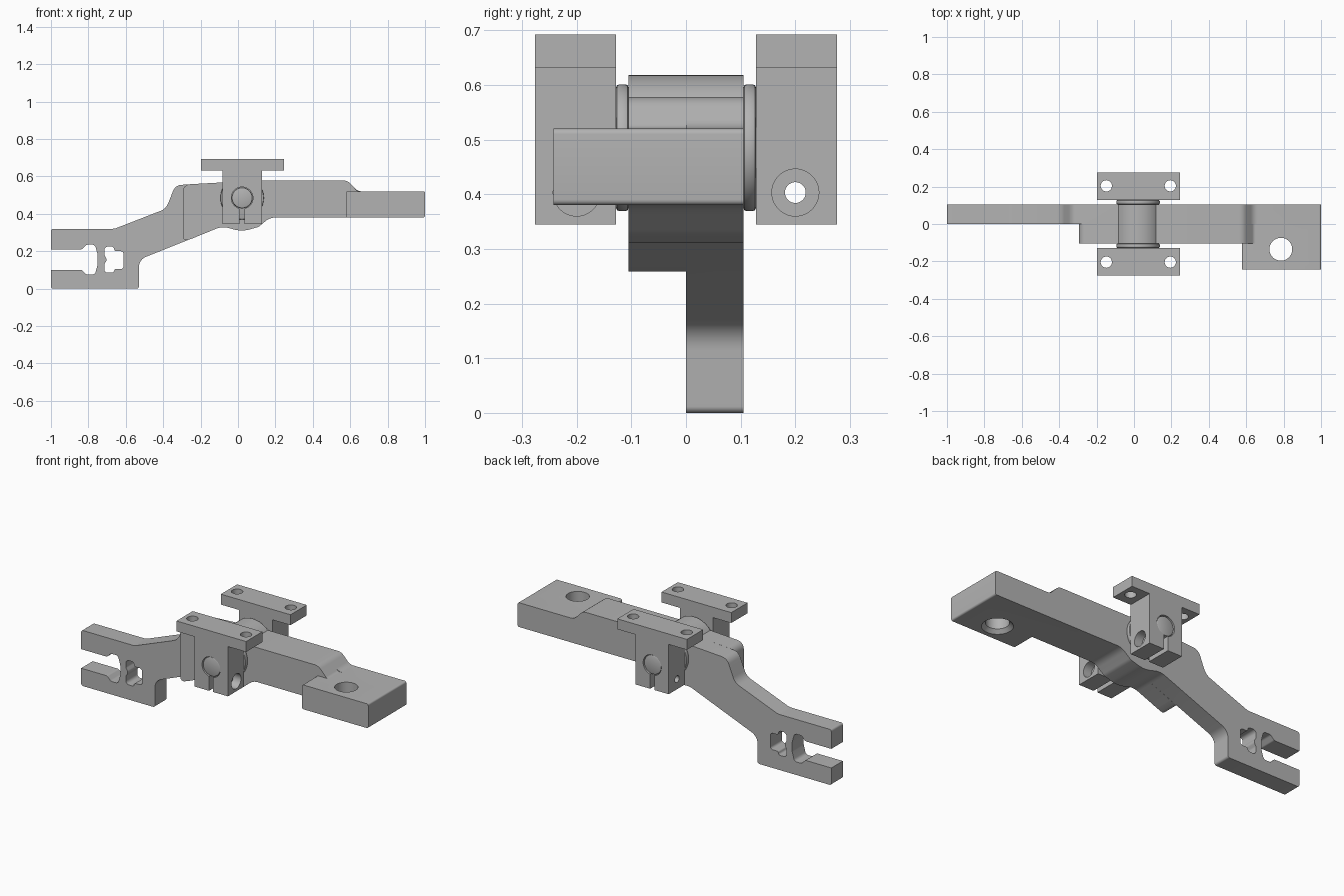
import bpy, bmesh, math
from mathutils import Vector, Matrix

cube = bpy.data.objects.get("Cube")
if cube:
    bpy.data.objects.remove(cube, do_unlink=True)

GREY = (0.45, 0.45, 0.45, 1)
mat = bpy.data.materials.new("machined grey")
mat.use_nodes = True
mat.diffuse_color = GREY
mat.node_tree.nodes["Principled BSDF"].inputs["Base Color"].default_value = GREY


def add_object(name, bm):
    bmesh.ops.recalc_face_normals(bm, faces=bm.faces[:])
    me = bpy.data.meshes.new(name)
    bm.to_mesh(me)
    bm.free()
    me.materials.append(mat)
    ob = bpy.data.objects.new(name, me)
    bpy.context.collection.objects.link(ob)
    return ob


def rounded(points, steps=6):
    """Round each corner (x, z, radius) of a closed outline."""
    out = []
    n = len(points)
    for i, (x, z, r) in enumerate(points):
        p = Vector((x, z))
        a = Vector(points[i - 1][:2]) - p
        b = Vector(points[(i + 1) % n][:2]) - p
        if r == 0:
            out.append(p)
            continue
        t = min(r / math.tan(a.angle(b) / 2), a.length * 0.49, b.length * 0.49)
        start, end = p + a.normalized() * t, p + b.normalized() * t
        radius = t * math.tan(a.angle(b) / 2)
        centre = p + (a.normalized() + b.normalized()).normalized() * math.hypot(t, radius)
        u, v = start - centre, end - centre
        turn = u.angle_signed(v)
        for k in range(steps + 1):
            f = -turn * k / steps
            c, s = math.cos(f), math.sin(f)
            out.append(centre + Vector((u.x * c - u.y * s, u.x * s + u.y * c)))
    return out


def prism(name, points, y0, y1):
    """Extrude a rounded front outline from y0 to y1."""
    bm = bmesh.new()
    face = bm.faces.new([bm.verts.new((p.x, y0, p.y)) for p in rounded(points)])
    moved = bmesh.ops.extrude_face_region(bm, geom=[face])["geom"]
    bmesh.ops.translate(bm, vec=(0, y1 - y0, 0),
                        verts=[v for v in moved if isinstance(v, bmesh.types.BMVert)])
    return add_object(name, bm)


def rod(name, centre, axis, r, length, r2=None, chamfer=0):
    """Cylinder or cone along an axis, with optional chamfered rims."""
    bm = bmesh.new()
    bmesh.ops.create_cone(bm, cap_ends=True, segments=48, radius1=r,
                          radius2=r if r2 is None else r2, depth=length)
    if chamfer:
        rims = [e for e in bm.edges if abs(e.verts[0].co.z - e.verts[1].co.z) < 1e-5]
        bmesh.ops.bevel(bm, geom=rims, offset=chamfer, segments=2, affect='EDGES', profile=0.5)
    turn = Vector((0, 0, 1)).rotation_difference(Vector(axis)).to_matrix().to_4x4()
    bm.transform(Matrix.Translation(centre) @ turn)
    return add_object(name, bm)


def combine(ob, others, operation):
    """Apply exact booleans and remove the helper solids."""
    for other in others:
        mod = ob.modifiers.new("cut", 'BOOLEAN')
        mod.operation, mod.solver, mod.object = operation, 'EXACT', other
        other.hide_render = True
    bpy.context.view_layer.update()
    me = bpy.data.meshes.new_from_object(ob.evaluated_get(bpy.context.evaluated_depsgraph_get()))
    ob.modifiers.clear()
    ob.data = me
    for other in others:
        bpy.data.objects.remove(other, do_unlink=True)


def box(x0, x1, z0, z1, r=0):
    return [(x0, z0, r), (x1, z0, r), (x1, z1, r), (x0, z1, r)]


AX, AZ = 0.022, 0.485          # pivot axis
Y = (0, 1, 0)

# Shared top and bottom runs of the arm
top_run = [(0.64, 0.52, 0.05), (0.585, 0.578, 0.05), (0.12, 0.578, 0), (-0.08, 0.568, 0)]
bottom_run = [(-0.085, 0.333, 0.1), (0.022, 0.305, 0.15), (0.11, 0.33, 0.05), (0.17, 0.38, 0.08)]

# Full-length rear plate with the forked end
arm = prism("arm",
            [(-1, 0, 0.012), (-0.53, 0, 0.012), (-0.53, 0.155, 0.06)] + bottom_run
            + [(1, 0.38, 0.01), (1, 0.52, 0.01)] + top_run
            + [(-0.335, 0.553, 0.05), (-0.385, 0.427, 0.07), (-0.66, 0.32, 0.06), (-1, 0.32, 0.012)],
            0, 0.105)

# Thick middle, end block and pivot boss
middle = prism("middle",
               [(-0.295, 0.25, 0.05), (-0.24, 0.27, 0.05)] + bottom_run
               + [(0.66, 0.38, 0), (0.66, 0.52, 0)] + top_run + [(-0.295, 0.556, 0.04)],
               -0.105, 0)
block = prism("block", box(0.577, 1, 0.38, 0.52, 0.01), -0.242, 0)
boss = rod("boss", (AX, 0, AZ), Y, 0.133, 0.21)
combine(arm, [middle, block, boss], 'UNION')

# Fork slot with its bulb, the keyed window and the block hole
slot = prism("slot",
             [(-1.1, 0.1, 0), (-0.835, 0.1, 0.015), (-0.81, 0.075, 0.02), (-0.765, 0.075, 0.02),
              (-0.75, 0.13, 0.04), (-0.75, 0.18, 0.04), (-0.765, 0.235, 0.02),
              (-0.81, 0.235, 0.02), (-0.835, 0.21, 0.015), (-1.1, 0.21, 0)], -0.1, 0.2)
window = prism("window",
               [(-0.715, 0.085, 0.02), (-0.665, 0.085, 0.02), (-0.66, 0.105, 0.01),
                (-0.612, 0.105, 0.015), (-0.612, 0.2, 0.015), (-0.66, 0.2, 0.01),
                (-0.665, 0.225, 0.02), (-0.715, 0.225, 0.02), (-0.715, 0.18, 0.02),
                (-0.7, 0.155, 0.02), (-0.715, 0.13, 0.02)], -0.1, 0.2)
bolt_hole = rod("bolt_hole", (0.785, -0.135, 0.45), (0, 0, 1), 0.061, 0.4)
countersink = rod("countersink", (0.785, -0.135, 0.38), (0, 0, 1), 0.101, 0.04, 0.061)
combine(arm, [slot, window, bolt_hole, countersink], 'DIFFERENCE')

parts = [arm]

# Pivot pin, thrust washers and clamp brackets
parts.append(rod("pivot_pin", (AX, 0, AZ), Y, 0.056, 0.546, chamfer=0.008))
for side, s in (("front", -1), ("back", 1)):
    parts.append(rod(side + "_washer", (AX, s * 0.1165, AZ), Y, 0.116, 0.023, chamfer=0.006))
    bracket = prism(side + "_bracket",
                    [(-0.083, 0.345, 0), (0.129, 0.345, 0), (0.129, 0.632, 0), (0.245, 0.632, 0),
                     (0.245, 0.692, 0), (-0.199, 0.692, 0), (-0.199, 0.632, 0), (-0.083, 0.632, 0)],
                    s * 0.128, s * 0.276)
    holes = [rod("bore", (AX, s * 0.2, AZ), Y, 0.058, 0.3),
             prism("slit", box(AX - 0.013, AX + 0.013, 0.3, 0.45), s * 0.1, s * 0.3),
             rod("screw_hole", (AX, s * 0.2, 0.403), (1, 0, 0), 0.019, 0.4),
             rod("screw_seat", (0.129, s * 0.2, 0.403), (1, 0, 0), 0.043, 0.1)]
    for x in (-0.148, 0.194):
        holes.append(rod("mount_hole", (x, s * 0.204, 0.66), (0, 0, 1), 0.03, 0.2))
    combine(bracket, holes, 'DIFFERENCE')
    parts.append(bracket)

# Smooth curved walls, keep machined edges sharp
bpy.ops.object.select_all(action='DESELECT')
for ob in parts:
    ob.select_set(True)
bpy.context.view_layer.objects.active = arm
bpy.ops.object.shade_smooth_by_angle(angle=math.radians(30))
